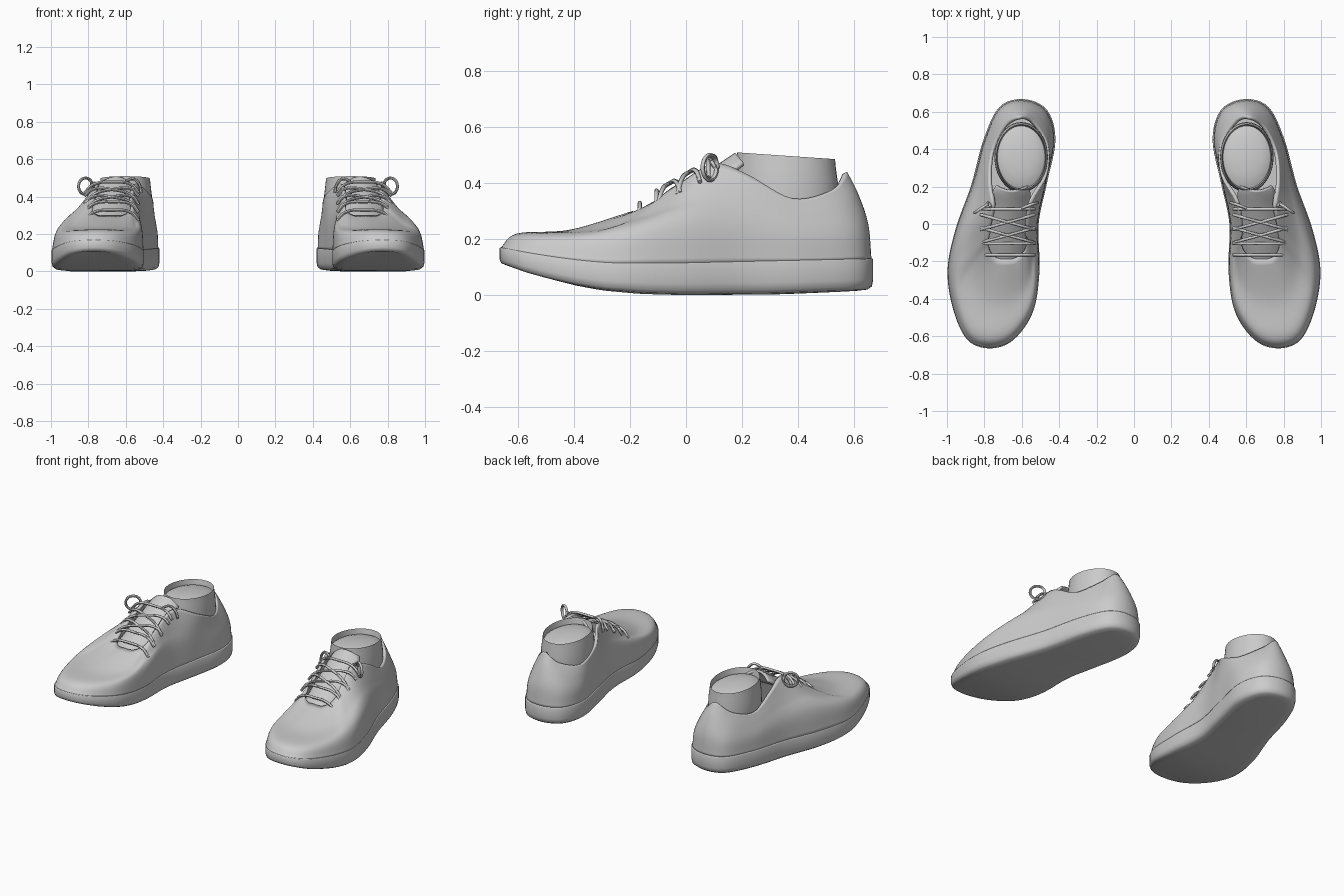
import bpy, math
from mathutils import Vector as V

if "Cube" in bpy.data.objects:
    bpy.data.objects.remove(bpy.data.objects["Cube"])

SEG = 6          # samples between outline points
N = 16 * SEG

# Plan outline of the sole: toe, outer side, heel, inner side
OUTLINE = [(.77, -.665), (.89, -.62), (.966, -.46), (.997, -.25), (.955, -.03), (.87, .21),
           (.805, .45), (.72, .625), (.59, .668), (.465, .61), (.42, .45), (.465, .22),
           (.51, 0), (.505, -.25), (.54, -.47), (.645, -.62)]
# Edge of the opening: throat, outer collar, heel tab, inner collar
COLLAR = [(.68, -.19, .30), (.74, -.18, .30), (.775, -.13, .325), (.77, -.03, .385),
          (.755, .10, .46), (.775, .22, .425), (.765, .38, .345), (.70, .52, .375),
          (.615, .575, .44), (.535, .545, .38), (.46, .42, .343), (.465, .26, .40),
          (.545, .12, .46), (.57, -.03, .385), (.58, -.13, .325), (.625, -.18, .30)]
SOLE_PROFILE = [(-.665, .105), (-.58, .078), (-.5, .056), (-.4, .033), (-.3, .016),
                (-.15, .004), (0, 0), (.3, .002), (.67, .015)]


def spline(a, b, c, d, t):
    return .5 * (2*b + (c - a)*t + (2*a - 5*b + 4*c - d)*t*t + (3*b - a - 3*c + d)*t**3)


def closed(points):
    p = [V(q) for q in points]
    n = len(p)
    return [spline(p[i-1], p[i], p[(i+1) % n], p[(i+2) % n], k/SEG)
            for i in range(n) for k in range(SEG)]


def open_curve(p, steps):
    p = [2*p[0] - p[1]] + p + [2*p[-1] - p[-2]]
    out = [spline(*p[i:i+4], k/steps) for i in range(len(p)-3) for k in range(steps)]
    return out + [p[-2]]


def sole_z(y):
    for (a, za), (b, zb) in zip(SOLE_PROFILE, SOLE_PROFILE[1:]):
        if y <= b:
            return za + (zb - za) * (max(y, a) - a) / (b - a)
    return SOLE_PROFILE[-1][1]


def welt_z(y):
    return .115 + .055 * max(0, (-y - .25) / .415)**1.5 + .015 * max(0, y / .67)


def inset(loop, d):
    out = []
    for i, p in enumerate(loop):
        t = (loop[(i+1) % N] - loop[i-1]).normalized()
        out.append(p + V((-t.y, t.x)) * d)
    return out


def finish(ob, thickness=0, angle=45):
    # Smooth shading, wall thickness and the second shoe by mirroring
    bpy.ops.object.select_all(action='DESELECT')
    ob.select_set(True)
    bpy.context.view_layer.objects.active = ob
    bpy.ops.object.shade_smooth_by_angle(angle=math.radians(angle))
    if thickness:
        m = ob.modifiers.new("wall", 'SOLIDIFY')
        m.thickness, m.offset = thickness, -1
    m = ob.modifiers.new("pair", 'MIRROR')
    m.use_mirror_merge = False


def loft(name, rings, cyclic=True, caps=(), thickness=0, angle=45):
    n = len(rings[0])
    verts = [p for r in rings for p in r]
    faces = [(j*n+i, j*n+(i+1) % n, (j+1)*n+(i+1) % n, (j+1)*n+i)
             for j in range(len(rings)-1) for i in range(n if cyclic else n-1)]
    for c in caps:
        base = c * n
        for i in range(n // 2):
            f = list(dict.fromkeys([i, (n-i) % n, n-i-1, i+1]))
            faces.append([base + k for k in (f if c == 0 else f[::-1])])
    me = bpy.data.meshes.new(name)
    me.from_pydata(verts, [], faces)
    ob = bpy.data.objects.new(name, me)
    bpy.context.collection.objects.link(ob)
    finish(ob, thickness, angle)


outline, collar = closed(OUTLINE), closed(COLLAR)

# Sole: turned-up toe, rounded lower edge, nearly vertical wall
rings = []
for d, h in ((.06, 0), (.02, .04), (.005, .14), (0, .35), (0, .96), (.002, 1), (.04, 1)):
    rings.append([V((p.x, p.y, sole_z(o.y) + h * (welt_z(o.y) - sole_z(o.y))))
                  for p, o in zip(inset(outline, d), outline)])
loft("sole", rings, caps=(0, 6), angle=70)

# Upper: swept from the welt to the collar, with raised lace panels
columns = []
for i, (o, e, c) in enumerate(zip(inset(outline, .001), inset(outline, .006), collar)):
    heel = min(1, max(0, (o.y + .2) / .5))
    o = o.lerp(e, heel)
    zw = welt_z(o.y) - .004
    k = max(0, (o.y + .665) / 1.33)**.6

    def between(f, fz):
        q = o.lerp(c.xy, f)
        return V((q.x, q.y, zw + fz * (c.z - zw)))
    col = open_curve([between(0, 0), between(.13, .4), between(.53, .5 + .24*k), c], 7)
    u = min(i, N - i) / SEG
    lift = .01 * min(1, max(0, (u - 2.4) * 3)) * min(1, max(0, (6 - u) / 2))
    for j, p in enumerate(col):
        p.z += lift * min(1, max(0, (j - 6) / 5))
    columns.append(col)
loft("upper", [list(r) for r in zip(*columns)], thickness=.018, angle=60)

# Tongue: arched strip under the laces
rows = []
for y, z, x, w in ((-.24, .265, .685, .10), (-.15, .315, .68, .11), (-.03, .382, .67, .11),
                   (.08, .445, .66, .105), (.145, .488, .655, .10), (.175, .508, .653, .085)):
    rows.append([V((x + w*s/5, y + .03*(s/5)**2, z - .035*(s/5)**2)) for s in range(-5, 6)])
cols = [open_curve(list(c), 4) for c in zip(*rows)]
loft("tongue", [list(r) for r in zip(*cols)], cyclic=False, thickness=.015)

# Ankle liner: tube with a thin rim, filled by a low dome
rings = []
for z, rx, ry in ((.17, .12, .165), (.23, .138, .185), (.33, .143, .188), (.41, .142, .185),
                  (.46, .136, .178), (.497, .132, .175), (.46, .127, .168), (.468, .115, .15),
                  (.478, .085, .11), (.484, .045, .06), (.486, .005, .005)):
    tilt = -.07 * max(0, (z - .3) / .2)
    rings.append([V((.603 + rx*math.cos(a), .357 + ry*math.sin(a), z + tilt*ry*math.sin(a)))
                  for a in (math.tau*i/40 for i in range(40))])
loft("ankle_liner", rings, caps=(10,))


def lace(name, points, radius=.008):
    cu = bpy.data.curves.new(name, 'CURVE')
    cu.dimensions = '3D'
    cu.bevel_depth, cu.bevel_resolution, cu.resolution_u = radius, 2, 6
    cu.use_fill_caps = True
    sp = cu.splines.new('BEZIER')
    sp.bezier_points.add(len(points) - 1)
    for b, p in zip(sp.bezier_points, points):
        b.co = p
        b.handle_left_type = b.handle_right_type = 'AUTO'
    ob = bpy.data.objects.new(name, cu)
    bpy.context.collection.objects.link(ob)
    bpy.ops.object.select_all(action='DESELECT')
    ob.select_set(True)
    bpy.context.view_layer.objects.active = ob
    bpy.ops.object.convert(target='MESH')
    finish(bpy.context.object)


def across(name, ya, yb, drop=0):
    pts = []
    for x, h in ((.53, -.035), (.57, .008), (.67, .022), (.775, .008), (.82, -.035)):
        y = ya + (yb - ya) * (x - .53) / .29
        pts.append((x, y, .41 + .57*y + h - drop))
    lace(name, pts)


# Straight and crossed laces
across("lace_bar", -.165, -.165, .01)
across("lace_bar", -.105, -.105)
across("lace_bar", .08, .08)
for y in (-.10, -.03):
    across("lace_cross", y, y + .08)
    across("lace_cross", y + .08, y)

# Bow loop on the outer side, loose end on the inner side
lace("lace_loop", [(.765, .09, .475)] +
     [(.815 + .037*math.cos(a), .085 - .025*math.cos(a), .455 + .044*math.sin(a))
      for a in (math.pi - math.tau*i/10 for i in range(11))])
lace("lace_end", [(.60, .085, .482), (.56, .10, .495), (.53, .11, .47), (.515, .115, .42)])
